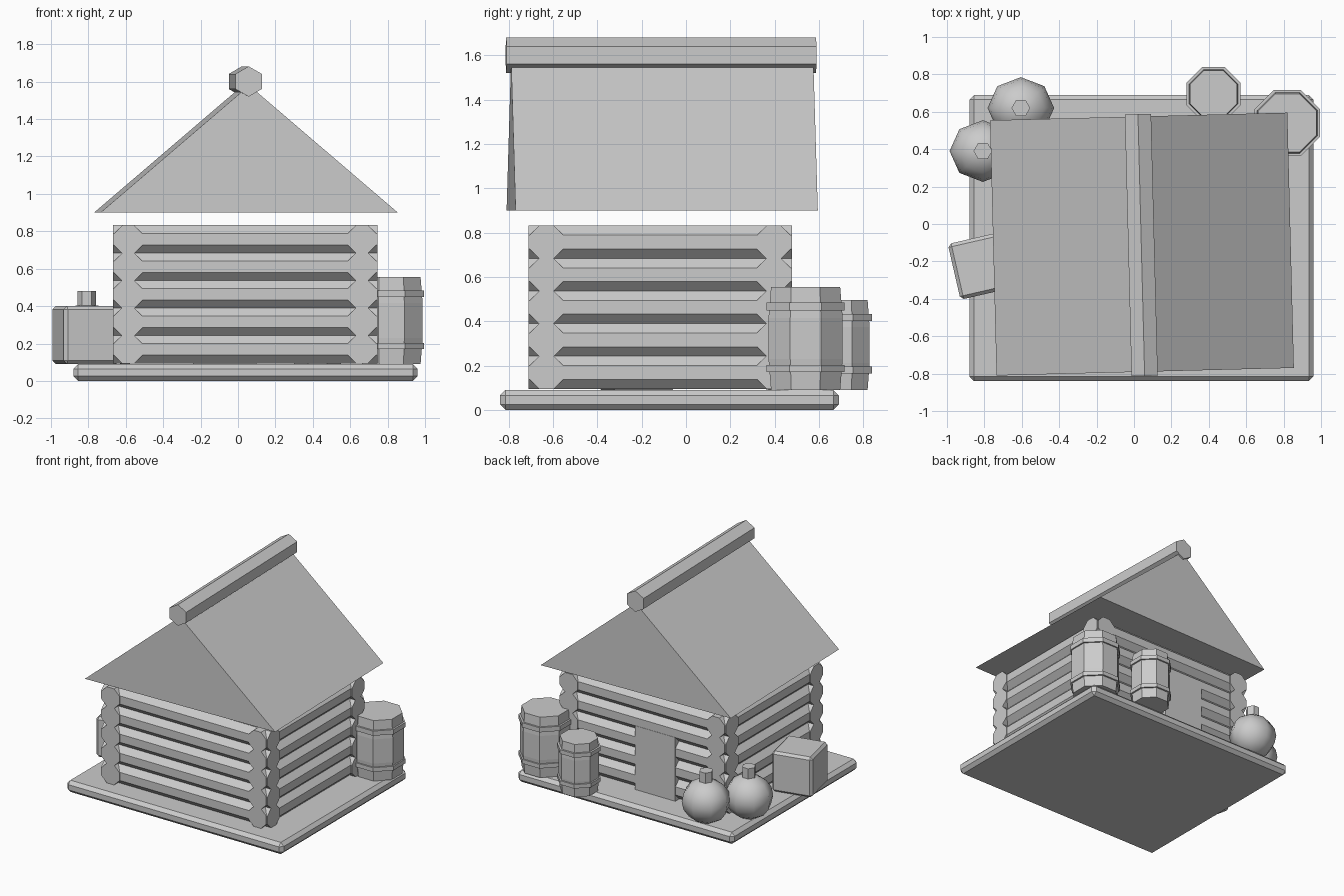
import bpy, bmesh, math
from mathutils import Matrix, Vector

if "Cube" in bpy.data.objects:
    bpy.data.objects.remove(bpy.data.objects["Cube"])

grey = bpy.data.materials.new("plain grey")
grey.diffuse_color = (0.6, 0.6, 0.6, 1)
grey.use_nodes = True
grey.node_tree.nodes["Principled BSDF"].inputs["Base Color"].default_value = grey.diffuse_color


def finish(name, bm, loc=(0, 0, 0), rot_z=0.0, smooth=False):
    bmesh.ops.recalc_face_normals(bm, faces=bm.faces)
    for f in bm.faces:
        f.smooth = smooth
    me = bpy.data.meshes.new(name)
    bm.to_mesh(me)
    bm.free()
    me.materials.append(grey)
    ob = bpy.data.objects.new(name, me)
    ob.location = loc
    ob.rotation_euler.z = rot_z
    bpy.context.collection.objects.link(ob)
    return ob


def box(name, size, loc, rot_z=0.0, bevel=0.0):
    bm = bmesh.new()
    bmesh.ops.create_cube(bm, size=1, matrix=Matrix.Diagonal((*size, 1)))
    if bevel:
        bmesh.ops.bevel(bm, geom=bm.edges[:], offset=bevel, segments=1,
                        affect='EDGES', profile=0.5)
    return finish(name, bm, loc, rot_z)


def extrude_y(name, profile, length, loc, rot_z=0.0):
    """Extrude an (x, z) profile along y, centred."""
    bm = bmesh.new()
    face = bm.faces.new([bm.verts.new((x, -length / 2, z)) for x, z in profile])
    ret = bmesh.ops.extrude_face_region(bm, geom=[face])
    verts = [v for v in ret["geom"] if isinstance(v, bmesh.types.BMVert)]
    bmesh.ops.translate(bm, verts=verts, vec=(0, length, 0))
    return finish(name, bm, loc, rot_z)


def ngon(n, r, phase):
    return [(r * math.cos(2 * math.pi * i / n + phase),
             r * math.sin(2 * math.pi * i / n + phase)) for i in range(n)]


def lathe(bm, profile, n, phase):
    """Closed stack of n-sided rings from (radius, z) pairs."""
    rings = [[bm.verts.new((x, y, z)) for x, y in ngon(n, r, phase)] for r, z in profile]
    for a, b in zip(rings, rings[1:]):
        for i in range(n):
            j = (i + 1) % n
            bm.faces.new((a[i], a[j], b[j], b[i]))
    bm.faces.new(rings[0])
    bm.faces.new(rings[-1])


# ground slab
box("base_slab", (1.84, 1.53, 0.09), (0.04, -0.075, 0.045), bevel=0.025)

# stacked octagonal wall logs, crossing at the corners
CX, CY = 0.038, -0.117
log = ngon(8, 0.082, math.pi / 8)
for i in range(5):
    z = 0.169 + 0.147 * i
    for side, s in (("left", -1), ("right", 1)):
        extrude_y(f"{side}_log_{i}", log, 1.19, (CX + s * 0.625, CY, z))
    for side, s in (("front", -1), ("back", 1)):
        extrude_y(f"{side}_log_{i}", log, 1.415, (CX, CY + s * 0.513, z), math.pi / 2)

# back door, set between the logs
box("back_door", (0.34, 0.06, 0.49), (-0.07, 0.444, 0.335))

# roof, slightly turned, with a hexagonal ridge beam
TURN = 0.0256
extrude_y("roof", [(-0.795, 0), (0.795, 0), (0, 0.68)], 1.365, (0.0425, -0.1075, 0.9), TURN)
extrude_y("ridge_beam", ngon(6, 0.081, math.pi / 6), 1.4, (0.039, -0.1125, 1.601), TURN)


# barrels with two hoops each
def barrel(name, loc, r, band_r, h, bands):
    bm = bmesh.new()
    ph = math.pi / 8
    lathe(bm, [(r * 0.96, 0), (r * 1.03, h * 0.3), (r * 1.03, h * 0.7), (r * 0.96, h)], 8, ph)
    for z0, z1 in bands:
        lathe(bm, [(band_r, z0), (band_r, z1)], 8, ph)
    finish(name, bm, loc)


barrel("large_barrel", (0.82, 0.54, 0.09), 0.176, 0.19, 0.465, [(0.08, 0.112), (0.358, 0.394)])
barrel("small_barrel", (0.425, 0.695, 0.09), 0.141, 0.156, 0.405, [(0.075, 0.105), (0.312, 0.343)])

# round jars with short necks
for i, (x, y) in enumerate(((-0.605, 0.62), (-0.808, 0.39))):
    bm = bmesh.new()
    bmesh.ops.create_uvsphere(bm, u_segments=8, v_segments=8, radius=1,
                              matrix=Matrix.Diagonal((0.178, 0.165, 0.163, 1)))
    finish(f"jar_{i}", bm, (x, y, 0.25), smooth=True)
    bm = bmesh.new()
    lathe(bm, [(0.05, 0), (0.05, 0.09)], 6, 0)
    finish(f"jar_neck_{i}", bm, (x, y, 0.392))

# crate by the left wall
box("crate", (0.305, 0.305, 0.31), (-0.813, -0.222, 0.245), 0.225, bevel=0.018)
